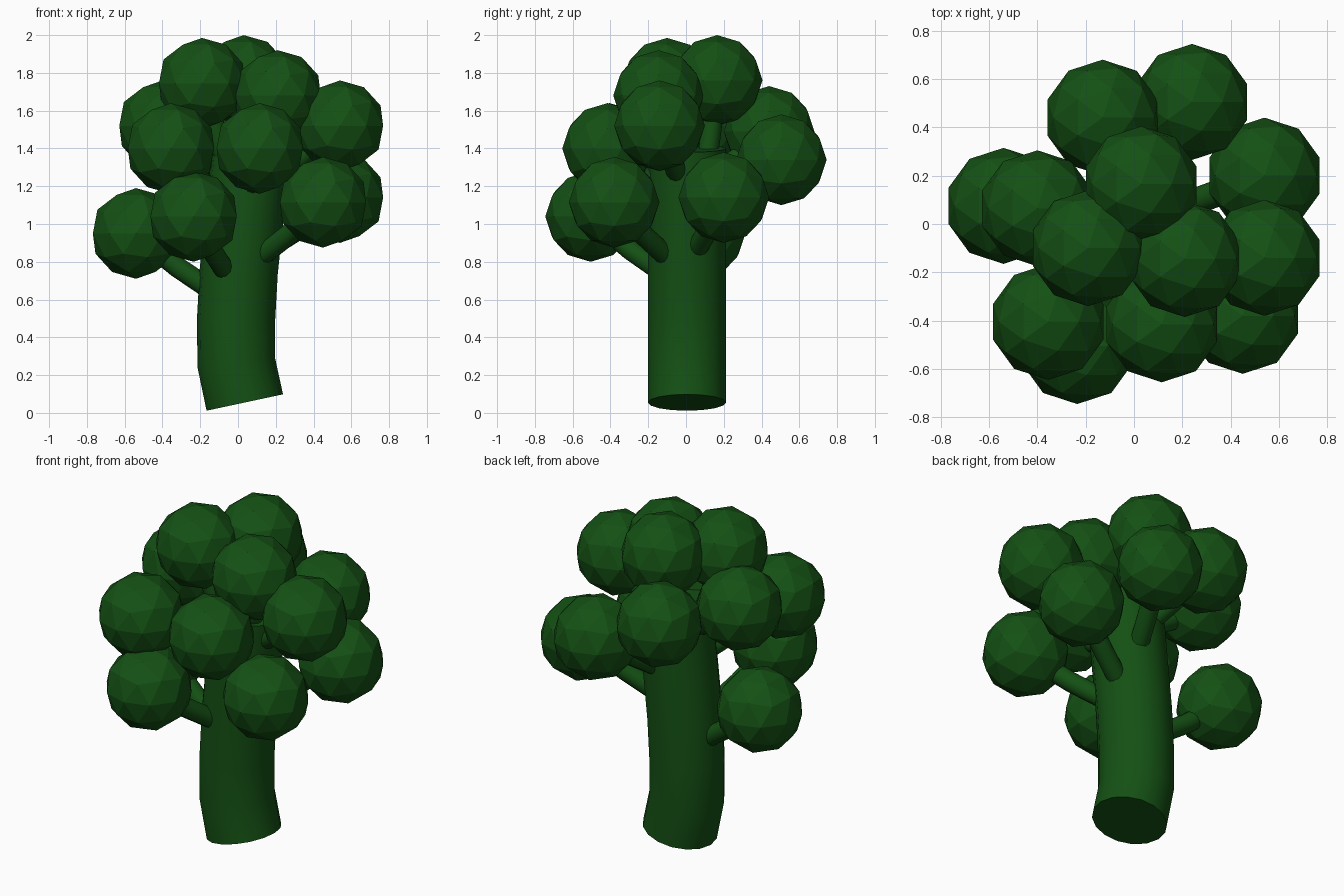
import bpy
from mathutils import Vector

if "Cube" in bpy.data.objects:
    bpy.data.objects.remove(bpy.data.objects["Cube"])

mat = bpy.data.materials.new("dark_green")
mat.diffuse_color = (0.007, 0.08, 0.007, 1)
mat.use_nodes = True
mat.node_tree.nodes["Principled BSDF"].inputs["Base Color"].default_value = mat.diffuse_color


def finish(ob, smooth):
    ob.data.materials.clear()
    ob.data.materials.append(mat)
    bpy.ops.object.select_all(action='DESELECT')
    ob.select_set(True)
    bpy.context.view_layer.objects.active = ob
    if smooth:
        bpy.ops.object.shade_smooth_by_angle(angle=0.6)


def tube(name, points, radius, resolution):
    cu = bpy.data.curves.new(name, 'CURVE')
    cu.dimensions = '3D'
    cu.bevel_depth = radius
    cu.bevel_resolution = resolution
    cu.use_fill_caps = True
    sp = cu.splines.new('POLY')
    sp.points.add(len(points) - 1)
    for p, co in zip(sp.points, points):
        p.co = (*co, 1)
    ob = bpy.data.objects.new(name, cu)
    bpy.context.collection.objects.link(ob)
    bpy.ops.object.select_all(action='DESELECT')
    ob.select_set(True)
    bpy.context.view_layer.objects.active = ob
    bpy.ops.object.convert(target='MESH')
    finish(bpy.context.view_layer.objects.active, True)


# Curved trunk with a slanted cut at the bottom
path = [(0.036, 0.055), (-0.009, 0.265), (-0.01, 0.5), (0.004, 0.75),
        (0.03, 1.0), (0.055, 1.25), (0.07, 1.4)]
tube("trunk", [(x, 0.005, z) for x, z in path], 0.207, 6)


def trunk_x(z):
    for (x0, z0), (x1, z1) in zip(path, path[1:]):
        if z <= z1:
            return x0 + (x1 - x0) * (z - z0) / (z1 - z0)
    return path[-1][0]


# Faceted florets, each on its own branch
florets = [
    (-0.54, 0.075, 0.95), (-0.235, -0.505, 1.04), (0.45, -0.38, 1.115),
    (0.54, 0.2, 1.14), (0.24, 0.505, 1.34), (-0.355, -0.405, 1.4),
    (0.115, -0.415, 1.4), (-0.13, 0.44, 1.49), (-0.40, 0.065, 1.52),
    (0.54, -0.14, 1.52), (0.21, -0.145, 1.68), (-0.19, -0.1, 1.745),
    (0.03, 0.165, 1.76),
]
for i, c in enumerate(florets, 1):
    c = Vector(c)
    flat = Vector((c.x - 0.03, c.y, 0))
    z = min(c.z - 0.6 * flat.length - 0.02, 1.25)
    start = Vector((trunk_x(z), 0, z)) + flat.normalized() * 0.1
    if c.z < 1.7:
        start.z += 0.04
    mid = start.lerp(c, 0.5) - Vector((0, 0, 0.015))
    tube(f"branch_{i}", [start, mid, c], 0.055, 4)
    bpy.ops.mesh.primitive_ico_sphere_add(subdivisions=2, radius=0.24, location=c)
    ball = bpy.context.object
    ball.name = f"floret_{i}"
    finish(ball, False)
